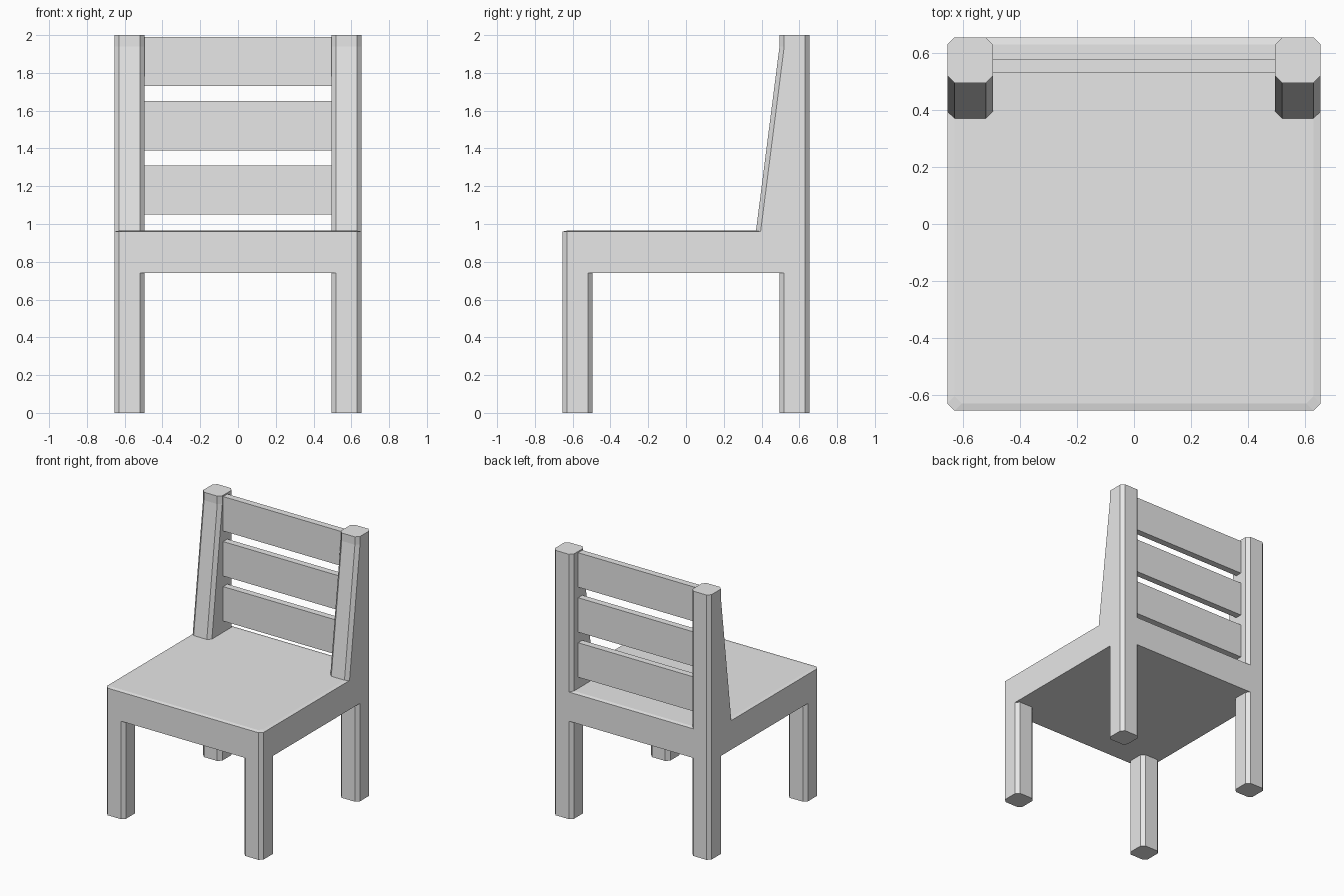
import bpy
import bmesh

cube = bpy.data.objects.get("Cube")
if cube:
    bpy.data.objects.remove(cube, do_unlink=True)

# One plain grey for the whole chair
GREY = (0.8, 0.8, 0.8, 1.0)
grey = bpy.data.materials.new("plain grey")
grey.use_nodes = True
grey.diffuse_color = GREY
grey.node_tree.nodes["Principled BSDF"].inputs["Base Color"].default_value = GREY

HALF = 0.655      # outer half width and depth
INNER = 0.495     # inner side of legs and posts
CUT = 0.025       # chamfer on vertical edges
UNDER, SEAT = 0.74, 0.96


def octagon(x0, x1, y0, y1, c):
    """Rectangle with chamfered corners, counter-clockwise."""
    return [(x0 + c, y0), (x1 - c, y0), (x1, y0 + c), (x1, y1 - c),
            (x1 - c, y1), (x0 + c, y1), (x0, y1 - c), (x0, y0 + c)]


def loft(name, sections):
    """Stack of chamfered rectangles: (z, x0, x1, y0, y1)."""
    bm = bmesh.new()
    rings = [[bm.verts.new((x, y, z)) for x, y in octagon(x0, x1, y0, y1, CUT)]
             for z, x0, x1, y0, y1 in sections]
    for low, high in zip(rings, rings[1:]):
        for i in range(8):
            j = (i + 1) % 8
            bm.faces.new((low[i], low[j], high[j], high[i]))
    bm.faces.new(rings[0][::-1])
    bm.faces.new(rings[-1])
    return finish(name, bm)


def box(name, x0, x1, y0, y1, z0, z1):
    bm = bmesh.new()
    bmesh.ops.create_cube(bm, size=1)
    for v in bm.verts:
        v.co = (x1 if v.co.x > 0 else x0,
                y1 if v.co.y > 0 else y0,
                z1 if v.co.z > 0 else z0)
    return finish(name, bm)


def finish(name, bm):
    mesh = bpy.data.meshes.new(name)
    bm.to_mesh(mesh)
    bm.free()
    mesh.materials.append(grey)
    obj = bpy.data.objects.new(name, mesh)
    bpy.context.collection.objects.link(obj)
    return obj


# Seat slab with a faintly eased top rim
rim = HALF - CUT
loft("seat", [(UNDER, -HALF, HALF, -HALF, HALF),
              (SEAT, -HALF, HALF, -HALF, HALF),
              (SEAT + 0.005, -rim, rim, -rim, rim)])

# Legs and tapered back posts on both sides
for side, sign in (("left", 1), ("right", -1)):
    x0, x1 = sorted((sign * INNER, sign * HALF))
    loft(f"front_leg_{side}", [(z, x0, x1, -HALF, -INNER) for z in (0, UNDER)])
    loft(f"rear_leg_{side}", [(z, x0, x1, INNER, HALF) for z in (0, UNDER)])
    loft(f"back_post_{side}", [(SEAT, x0, x1, 0.37, HALF),
                               (1.94, x0, x1, INNER, HALF),
                               (2.0, x0, x1, INNER, HALF)])

# Three slats set between the posts
for i in range(3):
    z = 1.05 + 0.34 * i
    box(f"back_slat_{i + 1}", -INNER, INNER, 0.53, 0.58, z, z + 0.26)
